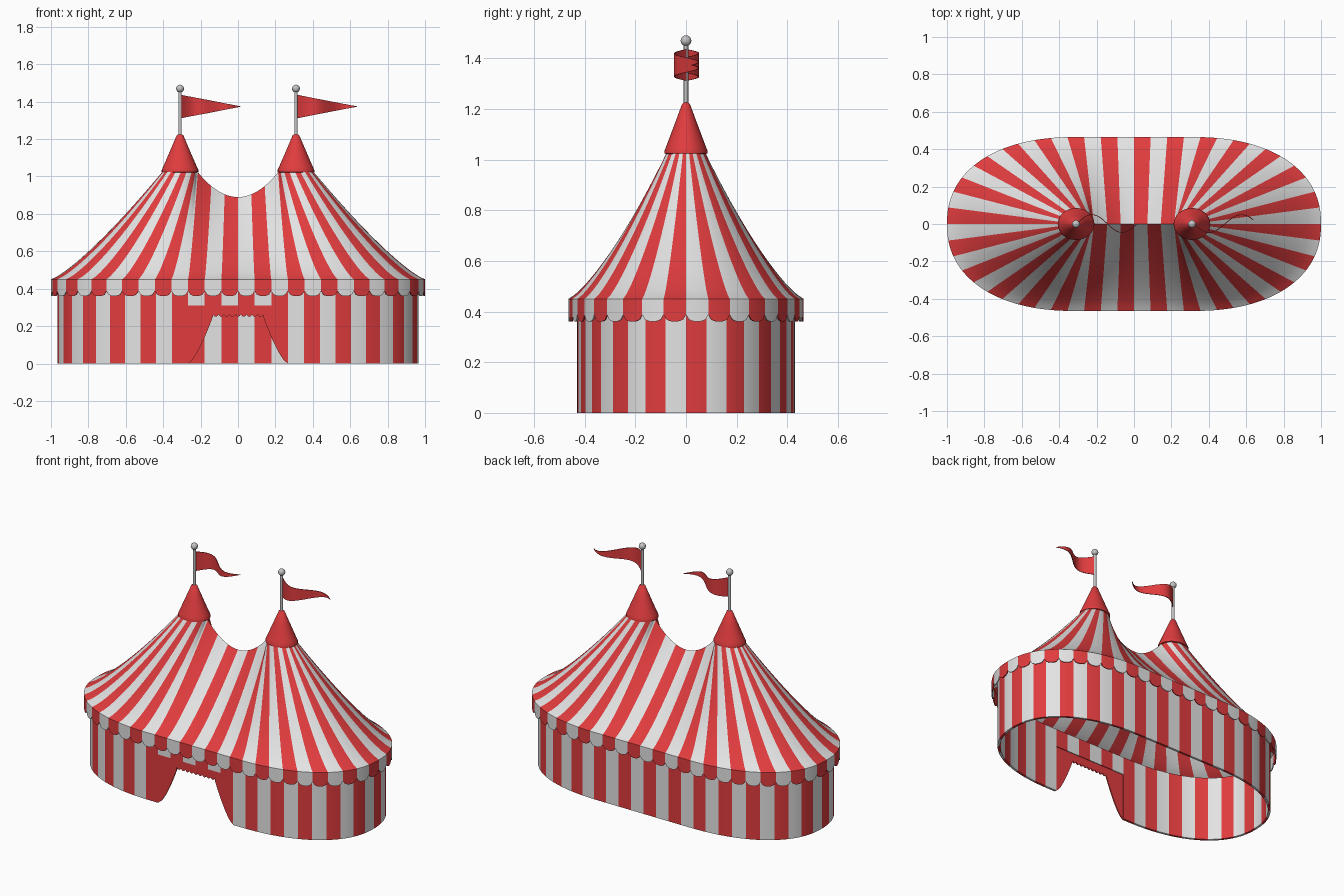
import bpy, math

if "Cube" in bpy.data.objects:
    bpy.data.objects.remove(bpy.data.objects["Cube"])

def material(name, rgb):
    m = bpy.data.materials.new(name)
    m.diffuse_color = (*rgb, 1)
    m.use_nodes = True
    m.node_tree.nodes["Principled BSDF"].inputs["Base Color"].default_value = m.diffuse_color
    return m

RED = material("red canvas", (0.75, 0.045, 0.048))
WHITE = material("white canvas", (0.77, 0.77, 0.77))
GREY = material("grey metal", (0.55, 0.55, 0.55))

PEAK, STRIPES, SUB = 0.31, 56, 8        # pole position, stripe count, columns per stripe
QUARTER = STRIPES * SUB // 4
COLS = STRIPES * SUB
POWER = 2 / 2.25                        # squareness of the rounded ends


def make(name, verts, faces, mats, rule=None, thick=0, angle=40):
    me = bpy.data.meshes.new(name)
    me.from_pydata(verts, [], faces)
    for m in mats:
        me.materials.append(m)
    if rule:
        for p in me.polygons:
            p.material_index = rule(p.index)
    me.shade_smooth()
    me.set_sharp_from_angle(angle=math.radians(angle))
    ob = bpy.data.objects.new(name, me)
    bpy.context.collection.objects.link(ob)
    if thick:
        s = ob.modifiers.new("thickness", 'SOLIDIFY')
        s.thickness = thick
        s.offset = -1
        e = ob.modifiers.new("crisp rims", 'EDGE_SPLIT')
        e.split_angle = math.radians(angle)
    return ob


# Quarter of the footprint, front centre to right end, sampled by arc length
dense = [(PEAK * i / 50, 0.0, 1.0) for i in range(50)]
for i in range(601):
    a = math.pi / 2 * i / 600
    dense.append((PEAK, math.sin(a) ** POWER, max(0, math.cos(a)) ** POWER))
pos = [(s + 0.69 * c, 0.465 * d) for s, c, d in dense]
length = [0.0]
for p0, p1 in zip(pos, pos[1:]):
    length.append(length[-1] + math.dist(p0, p1))


def quarter(q):
    want, i = q * length[-1], 0
    while i < len(length) - 2 and length[i + 1] < want:
        i += 1
    f = (want - length[i]) / (length[i + 1] - length[i])
    return [u + (v - u) * f for u, v in zip(dense[i], dense[i + 1])]


TABLE = [quarter(i / QUARTER) for i in range(QUARTER + 1)]


def column(k):
    """Quarter index and signs of column k, counter-clockwise from the right end."""
    j, r = divmod(k % COLS, QUARTER)
    return (QUARTER - r if j in (0, 2) else r), (1 if j in (0, 3) else -1), (1 if j < 2 else -1)


def outline(k, a, b):
    i, sx, sy = column(k)
    s, c, d = TABLE[i]
    return sx * (s + a * c), sy * b * d


def ridge(k):
    """Where column k ends: on the sagging ridge or on the ring round a pole."""
    i, sx, sy = column(k)
    q = i / QUARTER
    if q < 0.22:
        x = 0.22 * q / 0.22
        return sx * x, 0.0, 0.89 + 0.14 * (x / 0.22) ** 2
    v = (1 - q) / 0.78
    a = math.pi * (0.5 * v + 0.5 * v * v)
    return sx * (PEAK + 0.09 * math.cos(a)), sy * 0.075 * math.sin(a), 1.03


def striped(name, rows, mats, skip=None, thick=0):
    """Loft rows of points (bottom to top) and stripe the columns."""
    verts = [v for row in rows for v in row]
    faces, cols = [], []
    for r in range(len(rows) - 1):
        for k in range(COLS):
            if skip and skip(r, k):
                continue
            n = (k + 1) % COLS
            faces.append((r * COLS + k, r * COLS + n, (r + 1) * COLS + n, (r + 1) * COLS + k))
            cols.append((k // SUB) % 2)
    return make(name, verts, faces, mats, lambda i: cols[i], thick)


# Roof
ROWS = 18
rows = []
for r in range(ROWS + 1):
    u = r / ROWS
    row = []
    for k in range(COLS):
        ex, ey = outline(k, 0.69, 0.465)
        rx, ry, rz = ridge(k)
        row.append((ex + (rx - ex) * u, ey + (ry - ey) * u, 0.45 + (rz - 0.45) * u ** 1.24))
    rows.append(row)
striped("roof", rows, [WHITE, RED])

# Scalloped valance
low = []
for k in range(COLS):
    f = (k % SUB) / SUB * 2 - 1
    low.append((*outline(k, 0.69, 0.465), 0.388 - 0.028 * math.sqrt(max(0, 1 - f * f))))
striped("valance", [low, [(*outline(k, 0.69, 0.465), 0.45) for k in range(COLS)]],
        [WHITE, RED], thick=0.006)

# Wall with the doorway left open
first, last = 39 * SUB, 45 * SUB
striped("wall", [[(*outline(k, 0.655, 0.43), z) for k in range(COLS)] for z in (0, 0.31, 0.43)],
        [RED, WHITE], lambda r, k: r == 0 and first <= k < last, 0.015)

# Door curtains, tied back towards the bottom
half = outline(last, 0.655, 0.43)[0]
IN = 0.135
for side, label in ((-1, "left"), (1, "right")):
    verts = []
    for i in range(18):
        z = 0.25 * i / 16 if i < 17 else 0.31
        x = half - (half - IN) * min(1, z / 0.25) ** 0.69
        verts += [(side * x, -0.428, z), (side * half, -0.428, z)]
    faces = [(2 * i, 2 * i + 1, 2 * i + 3, 2 * i + 2)[::side] for i in range(17)]
    make(label + "_curtain", verts, faces, [RED], thick=0.008)

# Scalloped door header
verts = []
for i in range(73):
    x = -IN + 2 * IN * i / 72
    verts += [(x, -0.428, 0.262 - 0.012 * abs(math.sin(math.pi * i / 8))), (x, -0.428, 0.31)]
make("door_header", verts, [(2 * i, 2 * i + 2, 2 * i + 3, 2 * i + 1) for i in range(72)],
     [RED], thick=0.008)


def lathe(name, cx, profile, mat, ysquash=1, n=32):
    verts = [(cx + r * math.cos(2 * math.pi * k / n), ysquash * r * math.sin(2 * math.pi * k / n), z)
             for r, z in profile for k in range(n)]
    faces = [(i * n + k, i * n + (k + 1) % n, (i + 1) * n + (k + 1) % n, (i + 1) * n + k)
             for i in range(len(profile) - 1) for k in range(n)]
    faces.append(tuple(range((len(profile) - 1) * n, len(profile) * n)))
    make(name, verts, faces, [mat])


# Caps, poles, balls and pennants on both peaks
for side, label in ((-1, "left"), (1, "right")):
    cx = side * PEAK
    lathe(label + "_cap", cx, [(0.07, 1.03), (0.085, 1.02), (0.098, 1.025), (0.098, 1.035), (0.09, 1.052),
                               (0.052, 1.14), (0.018, 1.22), (0.012, 1.225)], RED, 0.87)
    lathe(label + "_pole", cx, [(0.009, 1.2), (0.009, 1.465)], GREY, n=16)
    ball = [(0.021 * math.sin(math.pi * i / 12) + 1e-4, 1.47 - 0.021 * math.cos(math.pi * i / 12))
            for i in range(13)]
    lathe(label + "_ball", cx, ball, GREY, n=20)
    verts = []
    for i in range(25):
        u = i / 24
        y = -side * 0.048 * math.sin(2 * math.pi * u * (1 if side < 0 else 0.93))
        h = 0.062 * (1 - u) + 0.0005
        verts += [(cx + 0.005 + 0.322 * u, y, 1.374 - h), (cx + 0.005 + 0.322 * u, y, 1.374 + h)]
    make(label + "_pennant", verts, [(2 * i, 2 * i + 2, 2 * i + 3, 2 * i + 1) for i in range(24)],
         [RED], thick=0.004, angle=60)
